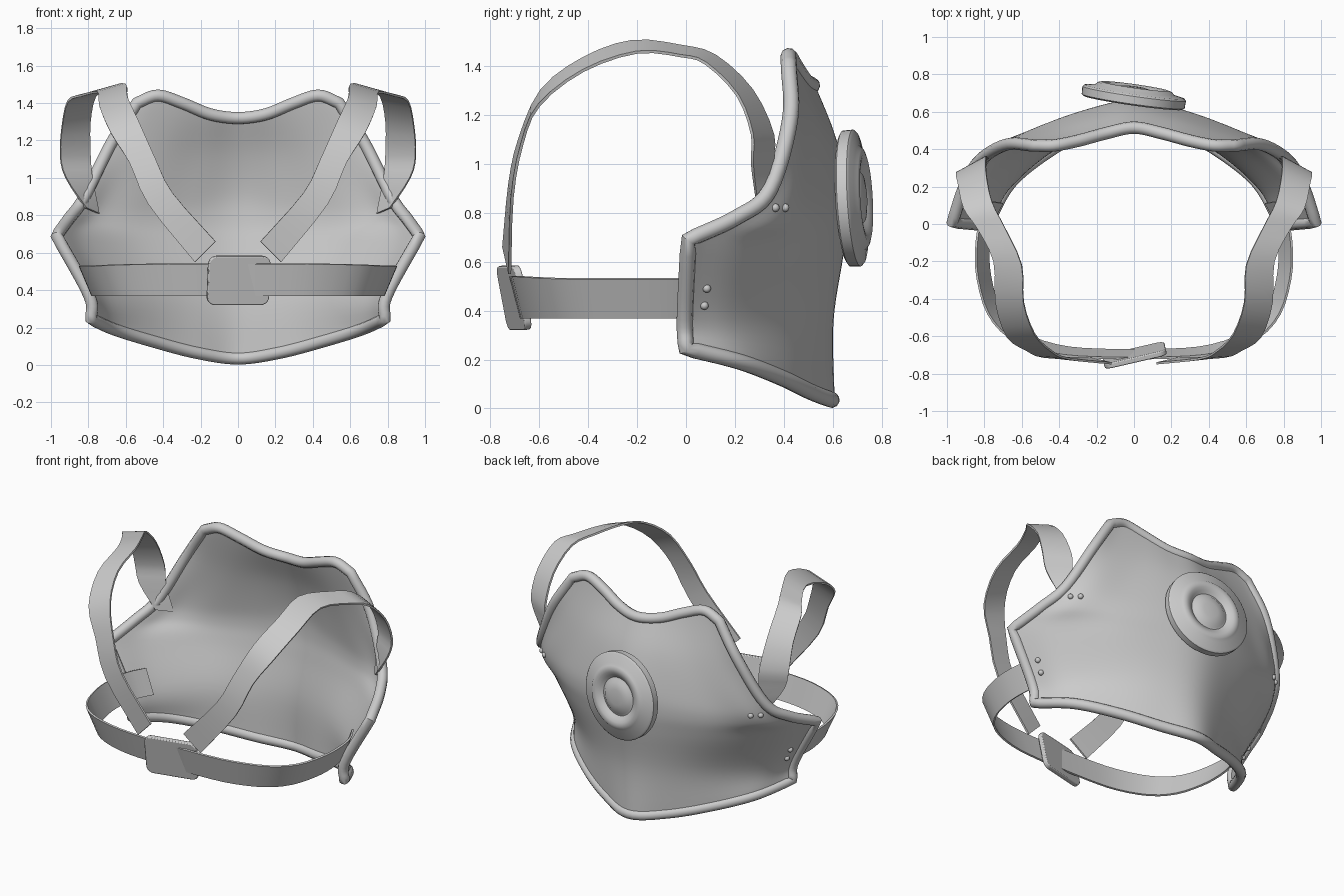
import bpy, bmesh, math
from mathutils import Vector, Matrix

if "Cube" in bpy.data.objects:
    bpy.data.objects.remove(bpy.data.objects["Cube"])


def catmull(pts, n):
    """Smooth interpolation through points, n steps per span."""
    p = [Vector(q) for q in pts]
    p = [2 * p[0] - p[1]] + p + [2 * p[-1] - p[-2]]
    out = []
    for i in range(1, len(p) - 2):
        a, b, c, d = p[i - 1:i + 3]
        for k in range(n):
            t = k / n
            out.append(0.5 * (2 * b + (c - a) * t + (2 * a - 5 * b + 4 * c - d) * t * t
                              + (3 * b - a - 3 * c + d) * t ** 3))
    return out + [p[-2]]


def activate(ob):
    bpy.ops.object.select_all(action='DESELECT')
    bpy.context.view_layer.objects.active = ob
    ob.select_set(True)


def smooth(ob, angle=40):
    activate(ob)
    bpy.ops.object.shade_smooth_by_angle(angle=math.radians(angle))


def make(name, verts, faces, angle=40):
    me = bpy.data.meshes.new(name)
    me.from_pydata(verts, [], faces)
    bm = bmesh.new()
    bm.from_mesh(me)
    bmesh.ops.remove_doubles(bm, verts=bm.verts, dist=1e-5)
    bmesh.ops.recalc_face_normals(bm, faces=bm.faces)
    bm.to_mesh(me)
    bm.free()
    ob = bpy.data.objects.new(name, me)
    bpy.context.collection.objects.link(ob)
    smooth(ob, angle)
    return ob


def grid(name, rows, thickness, angle=40):
    """Surface through equal-length rows of points, thickened."""
    m = len(rows[0])
    verts = [p for r in rows for p in r]
    faces = [(i * m + j, i * m + j + 1, (i + 1) * m + j + 1, (i + 1) * m + j)
             for i in range(len(rows) - 1) for j in range(m - 1)]
    ob = make(name, verts, faces, angle)
    s = ob.modifiers.new("thick", 'SOLIDIFY')
    s.thickness = thickness
    s.offset = 0
    activate(ob)
    bpy.ops.object.modifier_apply(modifier="thick")
    smooth(ob, angle)
    return ob


def flip(pts):
    return [Vector((-p[0], p[1], p[2])) for p in pts]


# Mask shell: half cross-sections, centre to edge, from chin to nose
half = [
    [(0, .595, .035), (.22, .515, .065), (.45, .39, .125), (.66, .22, .19), (.785, 0, .245)],
    [(0, .59, .35), (.24, .525, .36), (.48, .385, .37), (.70, .18, .37), (.795, -.005, .37)],
    [(0, .63, .62), (.28, .57, .63), (.57, .44, .64), (.82, .23, .66), (.97, .01, .69)],
    [(0, .65, .77), (.27, .595, .77), (.56, .485, .765), (.78, .36, .765), (.905, .205, .78)],
    [(0, .645, .92), (.25, .59, .91), (.51, .50, .90), (.70, .43, .895), (.825, .34, .89)],
    [(0, .595, 1.12), (.20, .555, 1.13), (.41, .49, 1.14), (.57, .45, 1.15), (.68, .425, 1.18)],
    [(0, .515, 1.32), (.15, .485, 1.34), (.30, .445, 1.40), (.43, .42, 1.44), (.54, .42, 1.40)],
]
rows = [catmull(flip(r[:0:-1]) + [Vector(p) for p in r], 6) for r in half]
cols = []
for j, c in enumerate(zip(*rows)):
    soft = catmull(c, 6)
    sharp = catmull(c[:3], 6)[:-1] + catmull(c[2:], 6)   # cornered at the cheek point
    t = (abs(j - 24) / 24) ** 4
    cols.append([a.lerp(b, t) for a, b in zip(soft, sharp)])
rows = [list(r) for r in zip(*cols)]
shell = grid("mask_shell", rows, .024)

# Rolled rim along the whole shell boundary
loop = (rows[0] + [r[-1] for r in rows[1:]] + rows[-1][-2::-1]
        + [r[0] for r in rows[-2:0:-1]])
cu = bpy.data.curves.new("mask_rim", 'CURVE')
cu.dimensions = '3D'
cu.bevel_depth = .033
cu.bevel_resolution = 3
sp = cu.splines.new('POLY')
sp.points.add(len(loop) - 1)
for q, p in zip(sp.points, loop):
    q.co = (*p, 1)
sp.use_cyclic_u = True
rim = bpy.data.objects.new("mask_rim", cu)
bpy.context.collection.objects.link(rim)
activate(rim)
bpy.ops.object.convert(target='MESH')
smooth(rim, 50)

# Breathing valve: lathed disc with ridge, groove and button
profile = [(0, .02), (.2, .005), (.265, -.02), (.278, -.012), (.28, .03), (.27, .04), (.215, .05),
           (.2, .064), (.18, .07), (.16, .067), (.14, .055), (.122, .042), (.11, .046),
           (.095, .058), (.05, .066), (0, .068)]
n = 48
verts = [Vector((r * math.cos(2 * math.pi * k / n), r * math.sin(2 * math.pi * k / n), h))
         for r, h in profile for k in range(n)]
faces = [(i * n + k, i * n + (k + 1) % n, (i + 1) * n + (k + 1) % n, (i + 1) * n + k)
         for i in range(len(profile) - 1) for k in range(n)]
valve = make("valve", verts, faces, 40)
valve.rotation_euler = Vector((.14, .98, .055)).to_track_quat('Z', 'Y').to_euler()
valve.location = (-.003, .668, .858)

# Upper head straps: inner and outer edge paths
inner = [(.745, .385, .81), (.78, .355, 1.0), (.79, .355, 1.12), (.79, .27, 1.30), (.76, .12, 1.44),
         (.69, -.02, 1.48), (.60, -.22, 1.50), (.59, -.42, 1.43), (.53, -.59, 1.30),
         (.44, -.68, 1.10), (.35, -.72, .92), (.12, -.745, .66)]
outer = [(.815, .29, .84), (.92, .27, 1.0), (.95, .27, 1.12), (.94, .21, 1.28), (.91, .08, 1.41),
         (.84, -.02, 1.44), (.75, -.20, 1.455), (.74, -.42, 1.38), (.68, -.60, 1.24),
         (.58, -.67, 1.08), (.48, -.71, .86), (.23, -.72, .55)]
for side, f in (("right", list), ("left", flip)):
    grid("upper_strap_" + side, [catmull(f(inner), 3), catmull(f(outer), 3)], .012)

# Lower neck strap, leaning inward toward its bottom edge
path = [(.765, .12, .53), (.825, 0, .53), (.845, -.15, .53), (.835, -.30, .53), (.78, -.48, .53),
        (.66, -.61, .535), (.45, -.69, .54), (.2, -.715, .54)]
top = catmull(flip(path) + [Vector(p) for p in path[::-1]], 3)
bottom = [Vector((p.x * .92, p.y * .94, .37)) for p in top]
grid("neck_strap", [top, bottom], .012)

# Buckle plate at the back of the neck
w, h, r = .17, .133, .045
outline = []
for cx, cz, a0 in ((1, 1, 0), (-1, 1, 90), (-1, -1, 180), (1, -1, 270)):
    for k in range(6):
        a = math.radians(a0 + 18 * k)
        outline.append((cx * (w - r) + r * math.cos(a), cz * (h - r) + r * math.sin(a)))
m = len(outline)
verts = [(x, y, z) for y in (-.015, .015) for x, z in outline]
faces = [tuple(range(m)), tuple(range(m, 2 * m))]
faces += [(k, (k + 1) % m, m + (k + 1) % m, m + k) for k in range(m)]
buckle = make("buckle", verts, faces, 35)
buckle.matrix_world = (Matrix.Translation((.003, -.702, .452)) @ Matrix.Rotation(math.radians(13), 4, 'Z')
                       @ Matrix.Rotation(math.radians(11), 4, 'X'))
bev = buckle.modifiers.new("edge", 'BEVEL')
bev.width = .006
bev.segments = 2

# Rivets holding the straps, set onto the shell by ray casting
bpy.context.view_layer.update()
for i, (y, z) in enumerate(((.365, .82), (.405, .82), (.085, .49), (.075, .42))):
    hit, loc, nor, _ = shell.ray_cast((2, y, z), (-1, 0, 0))
    if not hit:
        continue
    for side, s in (("right", 1), ("left", -1)):
        bpy.ops.mesh.primitive_uv_sphere_add(segments=16, ring_count=8, radius=.017,
                                             location=(s * loc.x, loc.y, loc.z))
        rivet = bpy.context.object
        rivet.name = f"rivet_{side}_{i + 1}"
        smooth(rivet, 60)
